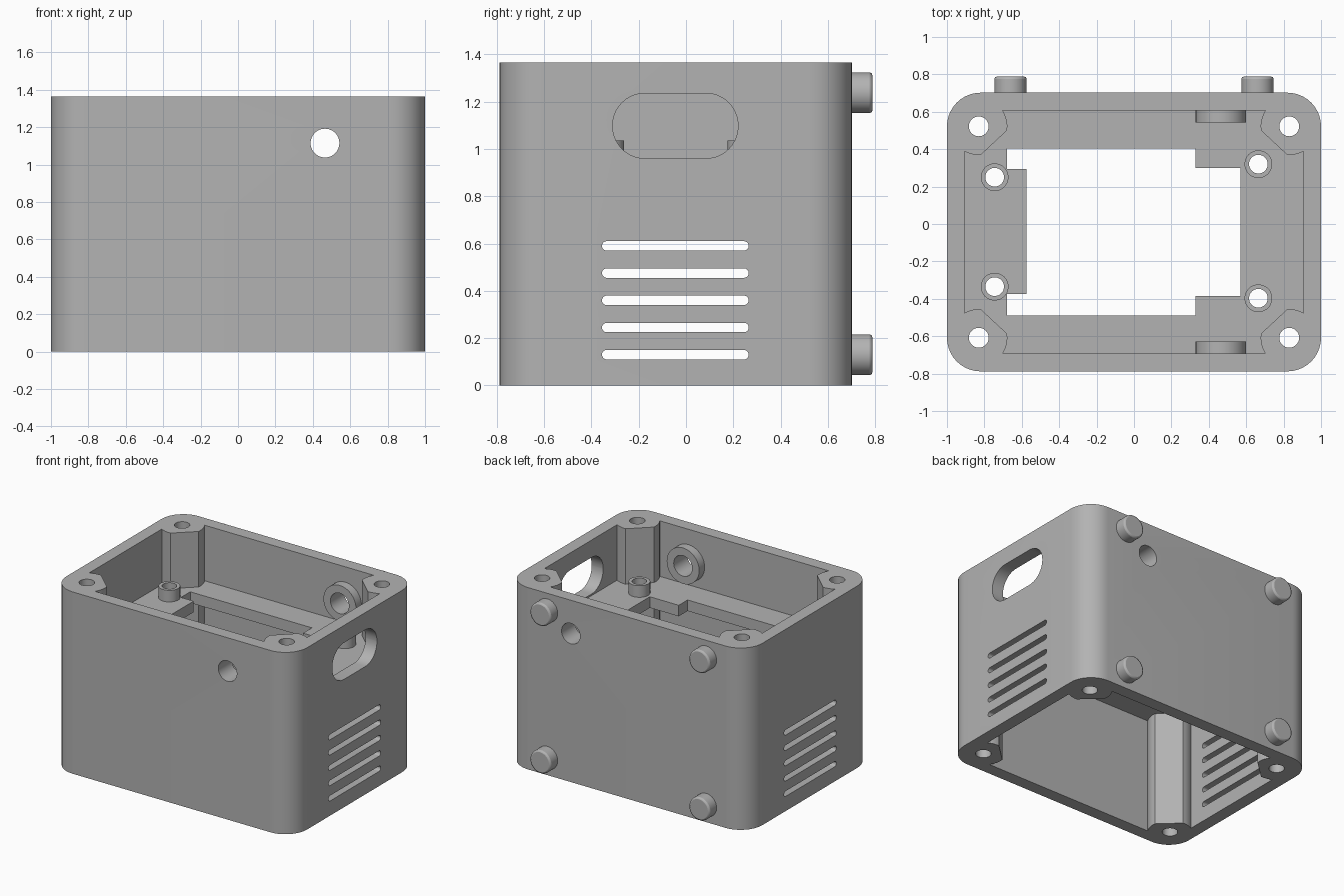
import bpy, bmesh
from math import sin, cos, pi, radians

default = bpy.data.objects.get("Cube")
if default:
    bpy.data.objects.remove(default, do_unlink=True)

grey = bpy.data.materials.new("light_grey")
grey.use_nodes = True
colour = (0.45, 0.45, 0.45, 1)
grey.diffuse_color = colour
grey.node_tree.nodes["Principled BSDF"].inputs["Base Color"].default_value = colour

MID_Y = -0.043      # centre of the case in y
HALF_Y = 0.745
TOP = 1.365


def circle(u, v, r, n=40):
    return [(u + r * cos(2 * pi * i / n), v + r * sin(2 * pi * i / n)) for i in range(n)]


def rounded_rect(u, v, half_u, half_v, r, n=10):
    pts = []
    for k, (su, sv) in enumerate([(1, 1), (-1, 1), (-1, -1), (1, -1)]):
        for i in range(n + 1):
            a = pi / 2 * (k + i / n)
            pts.append((u + su * (half_u - r) + r * cos(a), v + sv * (half_v - r) + r * sin(a)))
    return pts


def prism(name, outline, axis, lo, hi):
    """Extrude a 2D outline along one axis."""
    place = {"x": lambda u, v, w: (w, u, v),
             "y": lambda u, v, w: (u, w, v),
             "z": lambda u, v, w: (u, v, w)}[axis]
    bm = bmesh.new()
    rings = [[bm.verts.new(place(u, v, w)) for u, v in outline] for w in (lo, hi)]
    for ring in rings:
        bm.faces.new(ring)
    n = len(outline)
    for i in range(n):
        j = (i + 1) % n
        bm.faces.new((rings[0][i], rings[0][j], rings[1][j], rings[1][i]))
    bmesh.ops.recalc_face_normals(bm, faces=bm.faces)
    mesh = bpy.data.meshes.new(name)
    bm.to_mesh(mesh)
    bm.free()
    mesh.materials.append(grey)
    ob = bpy.data.objects.new(name, mesh)
    bpy.context.collection.objects.link(ob)
    return ob


def activate(ob):
    bpy.ops.object.select_all(action="DESELECT")
    ob.select_set(True)
    bpy.context.view_layer.objects.active = ob


def cut(ob, outline, axis, lo, hi):
    """Cut a prism out of an object."""
    cutter = prism("cutter", outline, axis, lo, hi)
    cutter.hide_render = True
    mod = ob.modifiers.new("cut", "BOOLEAN")
    mod.operation = "DIFFERENCE"
    mod.solver = "EXACT"
    mod.object = cutter
    activate(ob)
    bpy.ops.object.modifier_apply(modifier=mod.name)
    bpy.data.objects.remove(cutter, do_unlink=True)


def smooth(ob):
    activate(ob)
    bpy.ops.object.shade_smooth_by_angle(angle=radians(30))


# Inner outline: a rectangle whose corners wrap round flat-fronted screw posts
post_angles = [-60.6, -69, -77, -86, -94, -172, -182, -193, -204, -213.7]
inner = []
for sx, sy in [(1, 1), (-1, 1), (-1, -1), (1, -1)]:
    corner = [(sx * (0.83 + 0.153 * cos(radians(a))),
               MID_Y + sy * (0.565 + 0.153 * sin(radians(a)))) for a in post_angles]
    inner += corner if sx * sy > 0 else corner[::-1]

# Case walls with posts
case = prism("case", rounded_rect(0, MID_Y, 1, HALF_Y, 0.18), "z", 0, TOP)
cut(case, inner, "z", -0.1, TOP + 0.1)
for sx in (-1, 1):
    for sy in (-1, 1):
        cut(case, circle(sx * 0.83, MID_Y + sy * 0.565, 0.053, 32), "z", -0.1, TOP + 0.1)

# Vent slots through both sides, cable window on one side
for i in range(5):
    slot = rounded_rect(-0.045, 0.13 + i * 0.115, 0.31, 0.02, 0.0199, 5)
    for lo in (-1.1, 0.8):
        cut(case, slot, "x", lo, lo + 0.3)
cut(case, rounded_rect(-0.045, 1.0975, 0.265, 0.1375, 0.136), "x", 0.8, 1.1)

# Round holes through front and back, each with a collar inside
HOLE_X, HOLE_Z = 0.465, 1.115
hole = circle(HOLE_X, HOLE_Z, 0.077)
for lo in (-0.85, 0.55):
    cut(case, hole, "y", lo, lo + 0.25)
smooth(case)
for name, lo, hi in [("front_collar", -0.693, -0.628), ("back_collar", 0.542, 0.607)]:
    collar = prism(name, circle(HOLE_X, HOLE_Z, 0.135), "y", lo, hi)
    cut(collar, hole, "y", lo - 0.1, hi + 0.1)
    smooth(collar)

# Mounting shelf with a stepped opening
SHELF_LO, SHELF_HI = 0.865, 0.948
shelf = prism("shelf", inner, "z", SHELF_LO, SHELF_HI)
opening = [(-0.68, -0.49), (0.33, -0.49), (0.33, -0.385), (0.57, -0.385),
           (0.57, 0.30), (0.33, 0.30), (0.33, 0.405), (-0.68, 0.405),
           (-0.68, 0.295), (-0.575, 0.295), (-0.575, -0.375), (-0.68, -0.375)]
cut(shelf, opening, "z", 0.7, 1.1)

# Hollow standoffs on the shelf
for i, (x, y) in enumerate([(-0.745, 0.25), (-0.745, -0.335), (0.665, 0.32), (0.665, -0.397)]):
    bore = circle(x, y, 0.05, 32)
    cut(shelf, bore, "z", 0.7, 1.1)
    standoff = prism(f"standoff_{i + 1}", circle(x, y, 0.074), "z", SHELF_HI, 1.035)
    cut(standoff, bore, "z", 0.7, 1.2)
    smooth(standoff)
smooth(shelf)

# Feet on the back
for i, (x, z) in enumerate([(sx * 0.66, z) for sx in (-1, 1) for z in (0.13, 1.237)]):
    foot = prism(f"foot_{i + 1}", circle(x, z, 0.086), "y", 0.66, 0.788)
    bevel = foot.modifiers.new("soft_rim", "BEVEL")
    bevel.width = 0.012
    bevel.segments = 2
    bevel.limit_method = "ANGLE"
    bevel.angle_limit = radians(40)
    smooth(foot)
